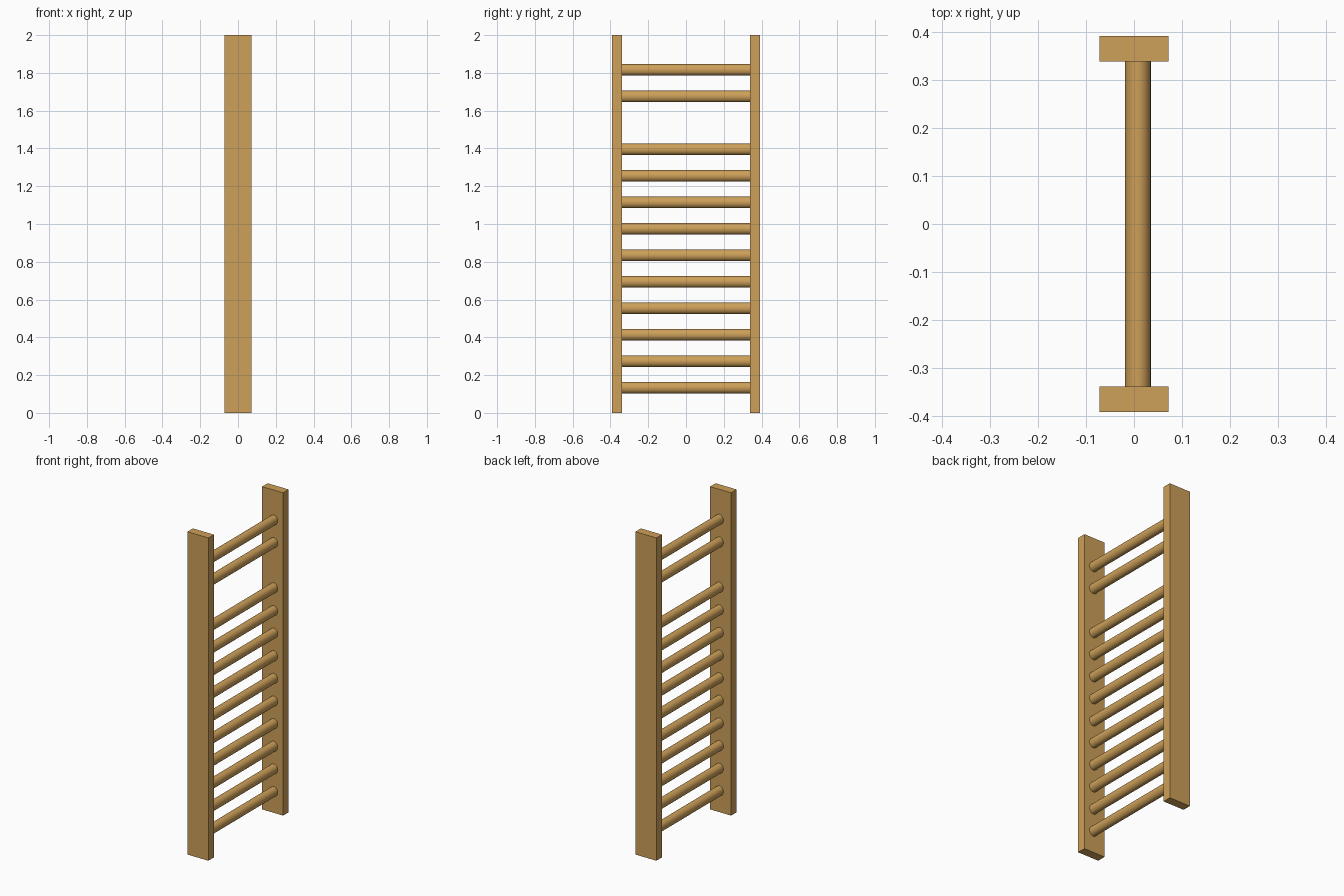
import bpy
import math

cube = bpy.data.objects.get("Cube")
if cube:
    bpy.data.objects.remove(cube, do_unlink=True)

# Warm wood, used throughout
wood = bpy.data.materials.new("warm wood")
wood.use_nodes = True
colour = (0.61, 0.35, 0.10, 1)
wood.diffuse_color = colour
wood.node_tree.nodes["Principled BSDF"].inputs["Base Color"].default_value = colour

RAIL_WIDTH, RAIL_DEPTH, HEIGHT = 0.144, 0.054, 2.0
HALF_SPAN = 0.393
RUNG_STEP, FIRST_RUNG = 0.1402, 0.133
GAP = 10  # the step left without a rung


def finish(name):
    ob = bpy.context.object
    ob.name = name
    bpy.ops.object.transform_apply(location=False, rotation=True, scale=True)
    ob.data.materials.append(wood)
    return ob


# Two flat side rails
for side, name in ((-1, "front_rail"), (1, "back_rail")):
    y = side * (HALF_SPAN - RAIL_DEPTH / 2)
    bpy.ops.mesh.primitive_cube_add(size=1, location=(0, y, HEIGHT / 2))
    bpy.context.object.scale = (RAIL_WIDTH, RAIL_DEPTH, HEIGHT)
    finish(name)

# Round rungs, slightly taller than wide, ending on the rails
rung_length = 2 * (HALF_SPAN - RAIL_DEPTH)
for i in range(13):
    if i == GAP:
        continue
    bpy.ops.mesh.primitive_cylinder_add(
        vertices=24, radius=1, depth=rung_length,
        location=(0.008, 0, FIRST_RUNG + i * RUNG_STEP),
        rotation=(math.pi / 2, 0, 0))
    bpy.context.object.scale = (0.027, 0.0305, 1)
    finish(f"rung_{i + 1}")
    bpy.ops.object.shade_smooth_by_angle(angle=math.radians(40))
